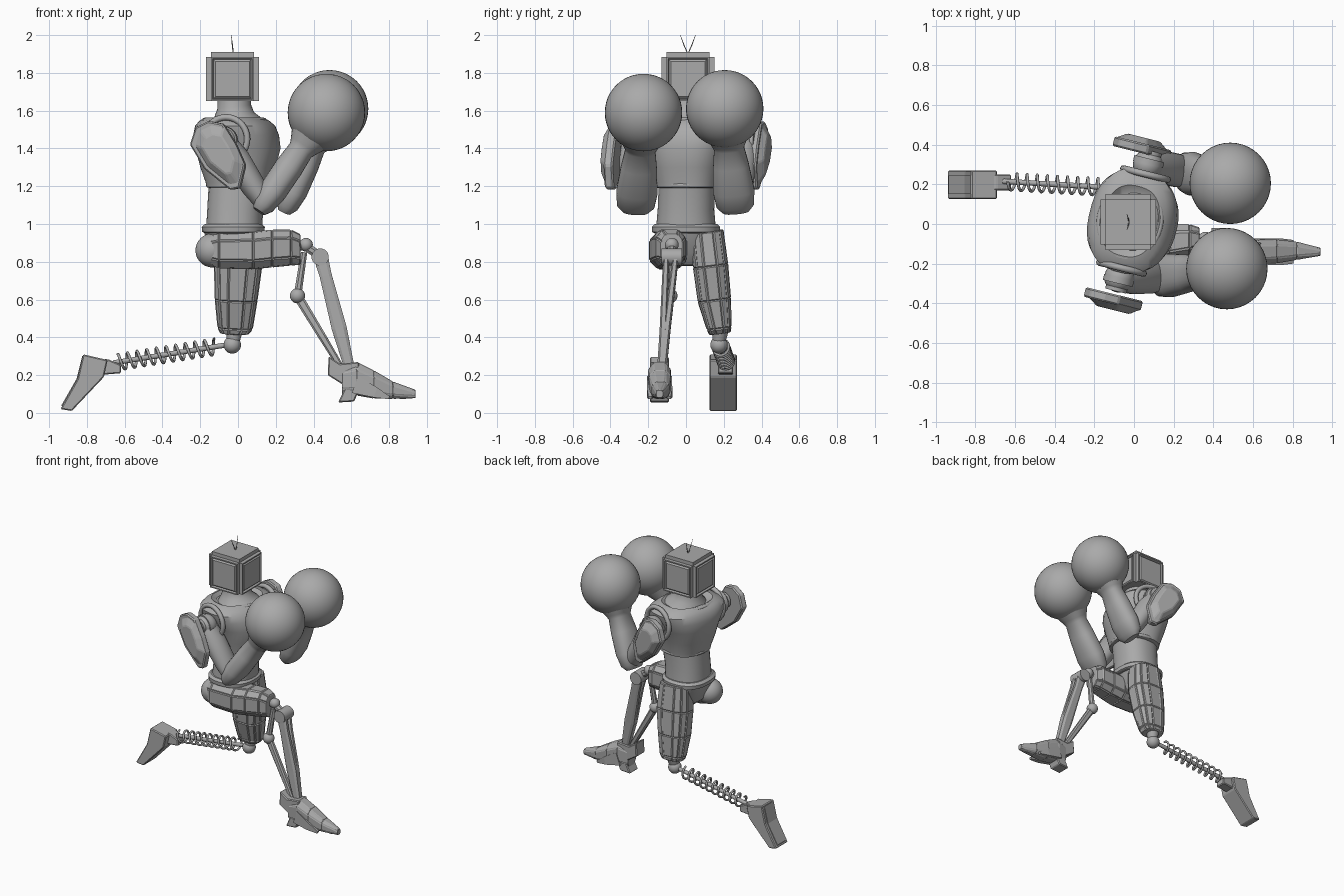
import bpy, bmesh, math
from mathutils import Vector, Matrix

if "Cube" in bpy.data.objects:
    bpy.data.objects.remove(bpy.data.objects["Cube"], do_unlink=True)

GREY = bpy.data.materials.new("plain grey")
GREY.use_nodes = True
GREY.diffuse_color = (0.4, 0.4, 0.4, 1)
GREY.node_tree.nodes["Principled BSDF"].inputs["Base Color"].default_value = (0.4, 0.4, 0.4, 1)
X, Y, Z = Vector((1, 0, 0)), Vector((0, 1, 0)), Vector((0, 0, 1))
YAW = math.radians(-14)  # twist of the upper body
FORWARD = Vector((math.cos(YAW), math.sin(YAW), 0))
LATERAL = Vector((-math.sin(YAW), math.cos(YAW), 0))


def finish(name, bm, smooth=True):
    bmesh.ops.recalc_face_normals(bm, faces=bm.faces)
    mesh = bpy.data.meshes.new(name)
    bm.to_mesh(mesh)
    bm.free()
    ob = bpy.data.objects.new(name, mesh)
    bpy.context.collection.objects.link(ob)
    mesh.materials.append(GREY)
    if smooth:
        bpy.ops.object.select_all(action='DESELECT')
        ob.select_set(True)
        bpy.context.view_layer.objects.active = ob
        bpy.ops.object.shade_smooth_by_angle(angle=math.radians(35))
    return ob


def loft(name, sections, side=Y, n=24, power=2.0, axis=None, panels=0, smooth=True):
    """Rings (x, y, z, half size along side, half size across) joined into a tube."""
    pts = [Vector(s[:3]) for s in sections]
    d = (axis or pts[-1] - pts[0]).normalized()
    a = (side - d * side.dot(d)).normalized()
    b = d.cross(a)
    bm = bmesh.new()
    rings = []
    for p, s in zip(pts, sections):
        ring = []
        for i in range(n):
            t = math.tau * (i + 0.5) / n
            c, w = math.cos(t), math.sin(t)
            u = math.copysign(abs(c) ** (2 / power), c) * s[3]
            v = math.copysign(abs(w) ** (2 / power), w) * s[4]
            ring.append(bm.verts.new(p + a * u + b * v))
        rings.append(ring)
    walls = []
    for r, q in zip(rings, rings[1:]):
        for i in range(n):
            j = (i + 1) % n
            walls.append(bm.faces.new((r[i], r[j], q[j], q[i])))
    bm.faces.new(rings[0][::-1])
    bm.faces.new(rings[-1])
    if panels:  # raised armour panels
        bmesh.ops.recalc_face_normals(bm, faces=bm.faces)
        bmesh.ops.inset_individual(bm, faces=walls, thickness=0.008, depth=panels)
    return finish(name, bm, smooth)


def limb(name, start, end, profile, **kw):
    """Straight loft; profile holds (fraction, half size, half size)."""
    p, q = Vector(start), Vector(end)
    return loft(name, [(*p.lerp(q, t), a, b) for t, a, b in profile], **kw)


def rod(name, start, end, r, r2=None, n=12, **kw):
    r2 = r2 or r
    return limb(name, start, end, [(0, r, r), (1, r2, r2)], n=n, **kw)


def ball(name, centre, r):
    bm = bmesh.new()
    bmesh.ops.create_uvsphere(bm, u_segments=40, v_segments=24, radius=r)
    bmesh.ops.translate(bm, verts=bm.verts, vec=centre)
    return finish(name, bm)


def prism(name, outline, y0, y1, taper=1.0, bevel=0.006, spin=0):
    """Outline in x, z pushed from y0 to y1; the far end is scaled by taper."""
    bm = bmesh.new()
    k = len(outline)
    mx, mz = (sum(p[i] for p in outline) / k for i in (0, 1))
    near = [bm.verts.new((x, y0, z)) for x, z in outline]
    far = [bm.verts.new((mx + (x - mx) * taper, y1, mz + (z - mz) * taper)) for x, z in outline]
    bm.faces.new(near)
    bm.faces.new(far[::-1])
    for i in range(k):
        j = (i + 1) % k
        bm.faces.new((near[i], far[i], far[j], near[j]))
    bmesh.ops.recalc_face_normals(bm, faces=bm.faces)
    if bevel:
        bmesh.ops.bevel(bm, geom=bm.edges[:], offset=bevel, segments=1, affect='EDGES')
    pivot = Vector((mx, (y0 + y1) / 2, mz))
    bmesh.ops.rotate(bm, verts=bm.verts, cent=pivot, matrix=Matrix.Rotation(spin, 3, 'Z'))
    return finish(name, bm, False)


def tube(name, points, r, cyclic=False):
    curve = bpy.data.curves.new(name, 'CURVE')
    curve.dimensions = '3D'
    curve.bevel_depth, curve.bevel_resolution = r, 2
    s = curve.splines.new('POLY')
    s.points.add(len(points) - 1)
    for sp, p in zip(s.points, points):
        sp.co = (*p, 1)
    s.use_cyclic_u = cyclic
    curve.materials.append(GREY)
    ob = bpy.data.objects.new(name, curve)
    bpy.context.collection.objects.link(ob)
    bpy.ops.object.select_all(action='DESELECT')
    ob.select_set(True)
    bpy.context.view_layer.objects.active = ob
    bpy.ops.object.convert(target='MESH')
    bpy.ops.object.shade_smooth()


def circle(centre, u, v, ru, rv, n=40):
    return [Vector(centre) + u * ru * math.cos(math.tau * i / n) + v * rv * math.sin(math.tau * i / n)
            for i in range(n)]


# Head: bevelled box with a framed panel on every side
bm = bmesh.new()
bmesh.ops.create_cube(bm, size=1, matrix=Matrix.Translation((-0.03, 0.01, 1.78)) @ Matrix.Diagonal((0.28, 0.28, 0.26, 1)))
bmesh.ops.bevel(bm, geom=[e for e in bm.edges if sum(v.co.z for v in e.verts) > 3.4],
                offset=0.026, segments=2, affect='EDGES')
sides = [f for f in bm.faces if abs(f.normal.z) < 0.1 and f.calc_area() > 0.03]
bmesh.ops.inset_individual(bm, faces=sides, thickness=0.012, depth=0)
bmesh.ops.inset_individual(bm, faces=sides, thickness=0.008, depth=-0.012)
bmesh.ops.inset_individual(bm, faces=sides, thickness=0.014, depth=0.01)
finish("head", bm)
for sgn, label in ((1, "left"), (-1, "right")):
    rod(label + "_antenna_low", (-0.025, 0.01, 1.9), (-0.03, 0.01 + sgn * 0.022, 1.95), 0.003, n=6)
    rod(label + "_antenna_high", (-0.03, 0.01 + sgn * 0.022, 1.95), (-0.036, 0.01 + sgn * 0.04, 2.0), 0.003, 0.001, n=6)

# Torso
loft("neck", [(0, 0.01, 1.5, 0.17, 0.18), (-0.01, 0.01, 1.55, 0.13, 0.14), (-0.02, 0.01, 1.58, 0.105, 0.11),
              (-0.02, 0.01, 1.62, 0.09, 0.095), (-0.02, 0.01, 1.67, 0.088, 0.09)], side=FORWARD, n=32)
loft("chest", [(0.005, 0.01, 1.19, 0.15, 0.15), (0.005, 0.01, 1.195, 0.168, 0.166), (0.005, 0.01, 1.22, 0.172, 0.17),
               (0, 0.01, 1.3, 0.195, 0.19), (0, 0.015, 1.4, 0.22, 0.22), (-0.01, 0.015, 1.47, 0.218, 0.255),
               (-0.015, 0.015, 1.52, 0.2, 0.265), (-0.02, 0.015, 1.55, 0.17, 0.235), (-0.02, 0.015, 1.565, 0.14, 0.18),
               (-0.02, 0.015, 1.54, 0.12, 0.14)], side=FORWARD, n=40, power=2.5, axis=Z)
tube("collar_trim", circle((-0.02, 0.015, 1.55), FORWARD, LATERAL, 0.155, 0.19), 0.013, True)
tube("chest_hem", circle((0.005, 0.01, 1.205), FORWARD, LATERAL, 0.163, 0.162), 0.012, True)
loft("abdomen", [(-0.02, 0, 0.96, 0.15, 0.16), (-0.015, 0, 1.08, 0.148, 0.15), (0, 0.005, 1.22, 0.155, 0.15)],
     side=X, n=32, power=2.3)
loft("belt", [(-0.025, 0, 0.95, 0.15, 0.165), (-0.025, 0, 0.958, 0.165, 0.18), (-0.025, 0, 0.985, 0.168, 0.182),
              (-0.025, 0, 1.0, 0.15, 0.165)], side=X, n=32, power=2.4)
loft("pelvis", [(-0.02, 0, 0.78, 0.05, 0.07), (-0.03, 0, 0.84, 0.11, 0.13), (-0.03, 0, 0.96, 0.15, 0.165)], side=X, power=2.5)

# Arms: sgn +1 is the left arm, -1 the right one
ARMS = (("left", 1, (0.07, 0.30, 1.44), (0.265, 0.26, 1.11), (0.485, 0.205, 1.61)),
        ("right", -1, (-0.075, -0.27, 1.44), (0.14, -0.265, 1.11), (0.468, -0.225, 1.59)))
PAD = [(-0.16, 0.0), (-0.13, 0.09), (-0.06, 0.125), (0.02, 0.11), (0.09, 0.0),
       (0.14, -0.11), (0.11, -0.23), (0.06, -0.24), (-0.08, -0.13)]
for label, sgn, shoulder, elbow, fist in ARMS:
    s, e, f = Vector(shoulder), Vector(elbow), Vector(fist)
    tube(label + "_armhole", circle(s - LATERAL * sgn * 0.05 + Z * 0.01, FORWARD, Z, 0.115, 0.115), 0.017, True)
    rod(label + "_shoulder_axle", s - LATERAL * sgn * 0.12, s + LATERAL * sgn * 0.07, 0.06, 0.055, n=24, side=Z)
    rod(label + "_shoulder_cap", s, s + LATERAL * sgn * 0.03, 0.078, n=24, side=Z)
    ball(label + "_shoulder_ball", s, 0.075)
    limb(label + "_upper_arm", s, e, [(0, 0.07, 0.06), (0.3, 0.085, 0.075), (0.75, 0.085, 0.065), (1, 0.07, 0.05)])
    limb(label + "_forearm", e - (f - e) * 0.09, f, [(0, 0.07, 0.035), (0.06, 0.1, 0.06), (0.2, 0.11, 0.075),
         (0.45, 0.095, 0.075), (0.62, 0.08, 0.068), (0.66, 0.09, 0.08), (0.75, 0.115, 0.11)], n=28, power=2.4)
    ball(label + "_glove", f, 0.205)
    prism(label + "_shoulder_pad", [(s.x - 0.02 + x, s.z + z - 0.02) for x, z in PAD],
          sgn * 0.355, sgn * 0.405, 1.0, 0.008, YAW)
    prism(label + "_pad_crown", [(s.x - 0.02 + x * 0.96, s.z + z * 0.96 - 0.02) for x, z in PAD],
          sgn * 0.395, sgn * 0.435, 0.6, 0.006, YAW)

# Right leg: raised thigh, linked shin and clawed foot
ball("right_hip_ball", (-0.135, -0.09, 0.86), 0.09)
loft("right_thigh", [(-0.16, -0.1, 0.86, 0.06, 0.07), (-0.1, -0.1, 0.86, 0.09, 0.095), (0.08, -0.095, 0.86, 0.1, 0.1),
                     (0.18, -0.09, 0.87, 0.09, 0.1), (0.28, -0.08, 0.875, 0.078, 0.095), (0.33, -0.075, 0.865, 0.055, 0.08)],
     n=8, power=3, axis=X, panels=0.005, smooth=False)
rod("right_knee_pin", (0.31, -0.075, 0.88), (0.38, -0.075, 0.89), 0.025)
ball("right_knee_ball", (0.36, -0.075, 0.89), 0.036)
rod("right_knee_hub", (0.435, -0.13, 0.825), (0.435, -0.02, 0.825), 0.046, n=16, side=Z)
rod("right_knee_fork", (0.36, -0.075, 0.88), (0.435, -0.075, 0.83), 0.025, n=8)
for k, y in enumerate((-0.105, -0.055)):
    limb(f"right_shin_strut_{k + 1}", (0.44, y, 0.82), (0.6, -0.13, 0.2),
         [(0, 0.016, 0.04), (0.15, 0.018, 0.034), (0.6, 0.02, 0.042), (1, 0.026, 0.026)], n=8, power=3, smooth=False)
rod("right_calf_link", (0.35, -0.075, 0.85), (0.315, -0.085, 0.62), 0.018, 0.022, n=8)
ball("right_calf_joint", (0.315, -0.085, 0.62), 0.04)
limb("right_calf_strut", (0.315, -0.085, 0.62), (0.57, -0.13, 0.2), [(0, 0.016, 0.026), (0.5, 0.02, 0.022), (1, 0.024, 0.016)],
     n=8, power=3, smooth=False)
prism("right_heel", [(0.475, 0.2), (0.48, 0.3), (0.54, 0.26), (0.64, 0.27), (0.64, 0.12), (0.615, 0.06), (0.53, 0.055), (0.57, 0.14)],
      -0.19, -0.09)
loft("right_foot", [(0.55, -0.14, 0.17, 0.05, 0.08), (0.63, -0.14, 0.18, 0.062, 0.09), (0.72, -0.138, 0.15, 0.06, 0.075),
                    (0.82, -0.135, 0.12, 0.045, 0.045), (0.94, -0.14, 0.1, 0.018, 0.02)],
     n=8, power=3, axis=X, panels=0.003, smooth=False)
for k, y in enumerate((-0.19, -0.14, -0.09)):
    limb(f"right_toe_{k + 1}", (0.62, y, 0.15), (0.8 + 0.09 * (k == 1), y, 0.08), [(0, 0.02, 0.06), (0.6, 0.022, 0.035), (1, 0.012, 0.01)],
         n=4, power=3, smooth=False)

# Left leg: planted thigh, spring shin and trailing foot
loft("left_thigh", [(0, 0.11, 0.96, 0.11, 0.085), (0, 0.13, 0.78, 0.125, 0.09), (-0.01, 0.15, 0.6, 0.11, 0.085),
                    (-0.015, 0.175, 0.45, 0.09, 0.062), (-0.02, 0.18, 0.42, 0.07, 0.052)],
     side=X, n=12, power=2.8, panels=0.006, smooth=False)
rod("left_knee_cup", (-0.02, 0.18, 0.43), (-0.025, 0.175, 0.38), 0.045, 0.035)
ball("left_knee_ball", (-0.03, 0.175, 0.36), 0.046)
a, b = Vector((-0.06, 0.18, 0.36)), Vector((-0.66, 0.215, 0.265))
rod("left_shin_rod", a, b, 0.014)
d = (b - a).normalized()
u = Y.cross(d).normalized()
v = d.cross(u)
STEPS, TURNS = 240, 10
tube("left_shin_spring", [a.lerp(b, 0.1 + 0.85 * i / STEPS) + (u * math.cos(TURNS * math.tau * i / STEPS)
     + v * math.sin(TURNS * math.tau * i / STEPS)) * 0.042 for i in range(STEPS + 1)], 0.0075)
prism("left_ankle", [(-0.62, 0.21), (-0.62, 0.255), (-0.69, 0.285), (-0.76, 0.28), (-0.74, 0.2)], 0.17, 0.25)
prism("left_foot", [(-0.69, 0.28), (-0.82, 0.31), (-0.85, 0.18), (-0.94, 0.02), (-0.88, 0.01), (-0.71, 0.19)], 0.125, 0.27)
prism("left_sole_plate", [(-0.825, 0.3), (-0.855, 0.18), (-0.935, 0.04), (-0.93, 0.03), (-0.84, 0.18), (-0.815, 0.3)], 0.15, 0.245, bevel=0)
